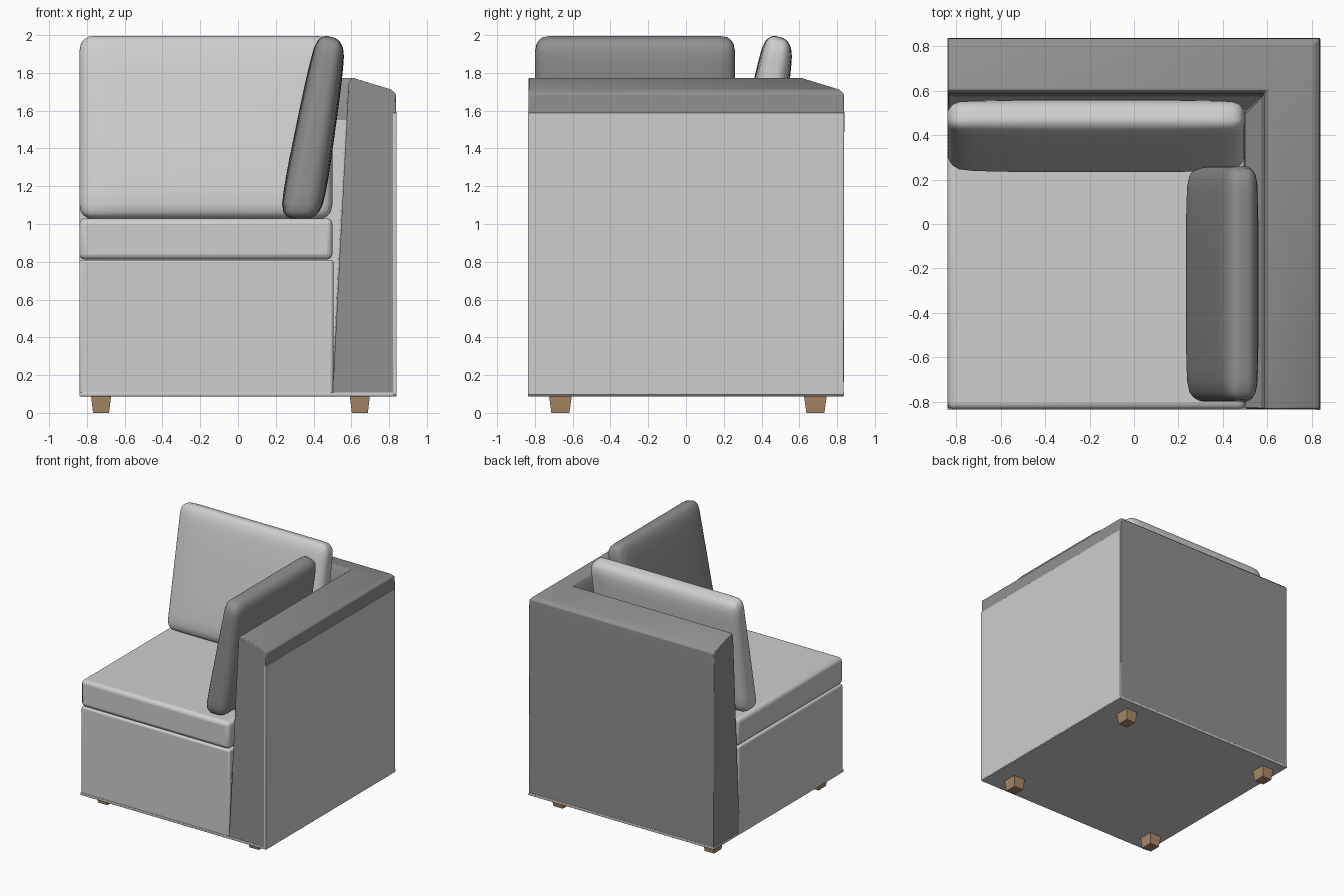
import bpy, bmesh, math
from mathutils import Vector

if "Cube" in bpy.data.objects:
    bpy.data.objects.remove(bpy.data.objects["Cube"])


def material(name, rgb):
    m = bpy.data.materials.new(name)
    m.diffuse_color = (*rgb, 1)
    m.use_nodes = True
    m.node_tree.nodes["Principled BSDF"].inputs["Base Color"].default_value = m.diffuse_color
    return m


LIGHT = material("light grey fabric", (0.62, 0.62, 0.62))
DARK = material("dark grey fabric", (0.28, 0.28, 0.28))
WOOD = material("brown wood", (0.40, 0.25, 0.14))


def finish(bm, name, mats, bevel=0, segments=3, smooth=True):
    bmesh.ops.recalc_face_normals(bm, faces=bm.faces)
    me = bpy.data.meshes.new(name)
    bm.to_mesh(me)
    bm.free()
    ob = bpy.data.objects.new(name, me)
    bpy.context.collection.objects.link(ob)
    for m in mats:
        me.materials.append(m)
    if bevel:
        mod = ob.modifiers.new("soft edges", 'BEVEL')
        mod.width, mod.segments = bevel, segments
        mod.limit_method = 'ANGLE'
        mod.angle_limit = math.radians(40)
    if smooth:
        bpy.ops.object.select_all(action='DESELECT')
        ob.select_set(True)
        bpy.context.view_layer.objects.active = ob
        bpy.ops.object.shade_smooth_by_angle(angle=math.radians(40))
    return ob


def box(name, lo, hi, mat, bevel=0, taper=1, smooth=True):
    """Box between two corners; taper scales the lower end."""
    bm = bmesh.new()
    bmesh.ops.create_cube(bm, size=1)
    lo, hi = Vector(lo), Vector(hi)
    for v in bm.verts:
        k = taper if v.co.z < 0 else 1
        p = Vector((v.co.x * k, v.co.y * k, v.co.z))
        v.co = (lo + hi) / 2 + p * (hi - lo)
    return finish(bm, name, [mat], bevel, smooth=smooth)


def cushion(name, along, length, mat, swap):
    """Puffy leaning cushion, thicker at the bottom, running along x or y."""
    half, r = Vector((length / 2, 0.1, 0.48)), 0.075
    bm = bmesh.new()
    bmesh.ops.create_cube(bm, size=2)
    bmesh.ops.subdivide_edges(bm, edges=bm.edges[:], cuts=15, use_grid_fill=True)
    for v in bm.verts:
        p = Vector([math.sin(c * math.pi / 2) * h for c, h in zip(v.co, half)])
        inner = Vector([max(-(h - r), min(h - r, c)) for c, h in zip(p, half)])
        p = inner + (p - inner).normalized() * r
        puff = (1 - (p.x / half.x) ** 4) * (1 - (p.z / half.z) ** 4)
        s = p.y / half.y * (0.8 + 0.2 * puff)
        h = (p.z + half.z) / (2 * half.z)
        front, back = 0.205 + 0.205 * h, 0.45 + 0.13 * h
        lean = (front + back) / 2 + s * (back - front) / 2
        z = 1.025 + 0.965 * h - 0.025 * s * h
        a = along + p.x
        v.co = (lean, a, z) if swap else (a, lean, z)
    return finish(bm, name, [mat])


# L-shaped arm and back: one cross-section carried round a mitred corner
profile = [(0.50, 0.09), (0.575, 1.55), (0.585, 1.745), (0.605, 1.775),
           (0.81, 1.712), (0.835, 1.69), (0.838, 1.59), (0.835, 0.09)]
bm = bmesh.new()
rings = [[bm.verts.new(f(u, z)) for u, z in profile] for f in (
    lambda u, z: (u, -0.833, z),
    lambda u, z: (u, u, z),
    lambda u, z: (-0.838, u, z))]
n = len(profile)
for a, b in zip(rings, rings[1:]):
    for i in range(n):
        j = (i + 1) % n
        face = bm.faces.new((a[i], a[j], b[j], b[i]))
        face.material_index = 1 if i == 0 else 0  # light inner lining
bm.faces.new(rings[0])
bm.faces.new(rings[-1])
finish(bm, "arm_and_back", [DARK, LIGHT], 0.006, 2)

# Light outer panel on the right side, and the thin bottom edge
box("side_panel", (0.82, -0.837, 0.095), (0.84, 0.834, 1.59), LIGHT, 0.003)
box("bottom_edge", (-0.84, -0.836, 0.088), (0.839, 0.837, 0.108), LIGHT, 0.003)

# Seat base and seat cushion
box("seat_base", (-0.84, -0.832, 0.092), (0.505, 0.52, 0.81), LIGHT, 0.015)
box("seat_cushion", (-0.84, -0.835, 0.812), (0.50, 0.53, 1.03), LIGHT, 0.03)

# Loose cushions
cushion("back_cushion", -0.17, 1.34, LIGHT, False)
cushion("side_cushion", -0.27, 1.06, DARK, True)

# Feet
for side, x in (("left", -0.725), ("right", 0.645)):
    for end, y in (("front", -0.665), ("back", 0.685)):
        box(f"{end}_{side}_foot", (x - 0.053, y - 0.06, 0), (x + 0.053, y + 0.06, 0.09),
            WOOD, taper=0.8, smooth=False)
